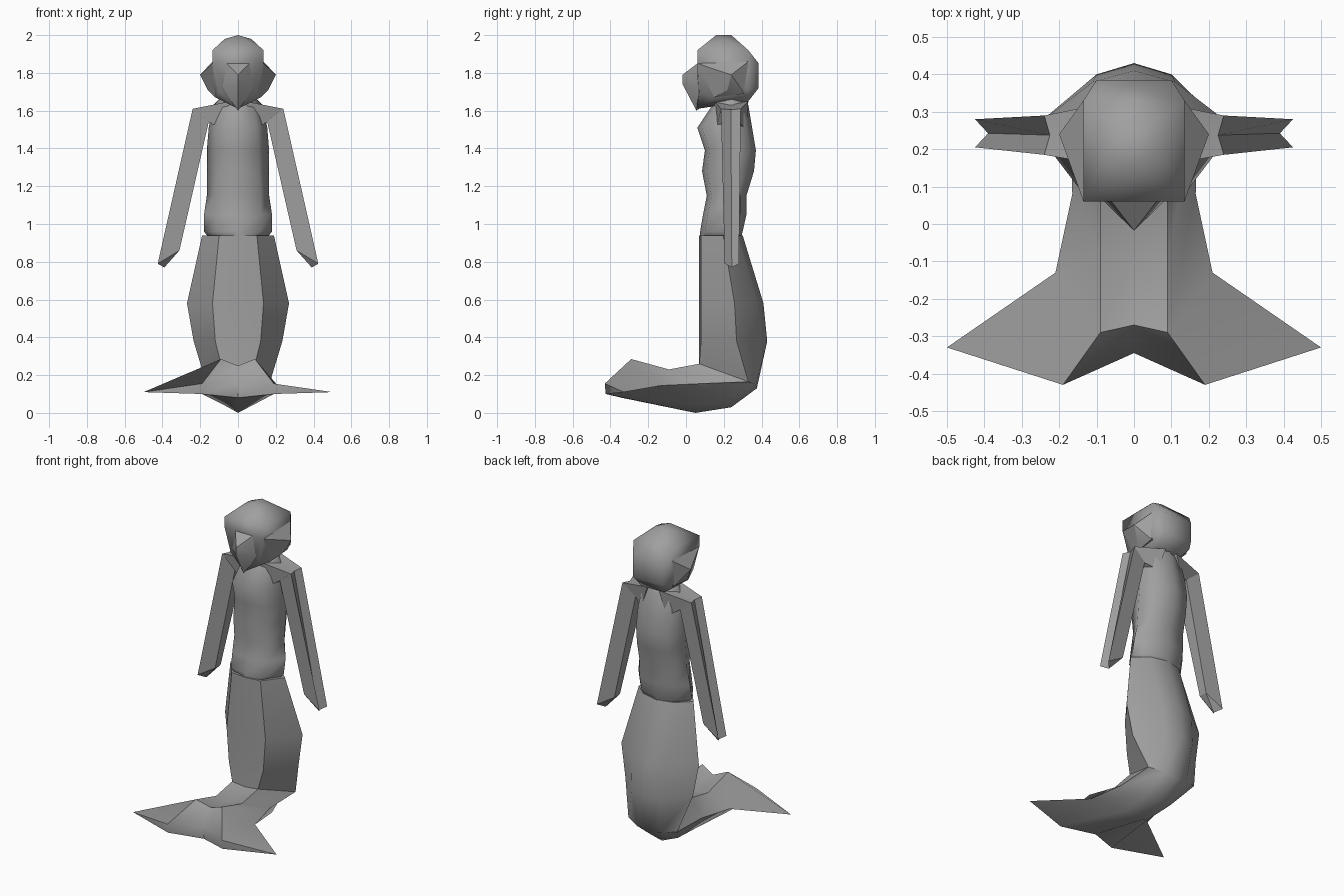
import bpy
import bmesh
import math

default_cube = bpy.data.objects.get("Cube")
if default_cube:
    bpy.data.objects.remove(default_cube, do_unlink=True)

# One plain grey for the whole figure
GREY = (0.35, 0.35, 0.35, 1.0)
stone_grey = bpy.data.materials.new("stone_grey")
stone_grey.use_nodes = True
stone_grey.diffuse_color = GREY
shader = stone_grey.node_tree.nodes["Principled BSDF"]
shader.inputs["Base Color"].default_value = GREY
shader.inputs["Roughness"].default_value = 0.8

# How the ends of eight-sided and five-sided sections are closed
BODY_CAP = ((0, 1, 3, 4), (1, 2, 3), (4, 5, 7, 0), (5, 6, 7))
ARM_CAP = ((0, 1, 4), (1, 3, 4), (1, 2, 3))


def finish(name, bm, smooth_angle):
    """Turn the bmesh into a shaded object with the shared material."""
    bmesh.ops.recalc_face_normals(bm, faces=bm.faces[:])
    mesh = bpy.data.meshes.new(name)
    bm.to_mesh(mesh)
    bm.free()
    mesh.materials.append(stone_grey)
    obj = bpy.data.objects.new(name, mesh)
    bpy.context.collection.objects.link(obj)
    bpy.ops.object.select_all(action='DESELECT')
    obj.select_set(True)
    bpy.context.view_layer.objects.active = obj
    bpy.ops.object.shade_smooth_by_angle(angle=math.radians(smooth_angle))


def loft(name, rings, cap, smooth_angle):
    """Bridge closed rings of equal length and cap both ends."""
    bm = bmesh.new()
    loops = [[bm.verts.new(point) for point in ring] for ring in rings]
    for lower, upper in zip(loops, loops[1:]):
        count = len(lower)
        for i in range(count):
            j = (i + 1) % count
            bm.faces.new((lower[i], lower[j], upper[j], upper[i]))
    for end in (loops[0], loops[-1]):
        for corners in cap:
            bm.faces.new([end[i] for i in corners])
    finish(name, bm, smooth_angle)


def hull(name, half_points, smooth_angle):
    """Wrap a convex skin around points mirrored in x."""
    bm = bmesh.new()
    for x, y, z in half_points:
        for side in ((1, -1) if x else (1,)):
            bm.verts.new((side * x, y, z))
    result = bmesh.ops.convex_hull(bm, input=bm.verts[:])
    inner = [v for v in result["geom_interior"] if isinstance(v, bmesh.types.BMVert)]
    bmesh.ops.delete(bm, geom=inner, context='VERTS')
    finish(name, bm, smooth_angle)


def mirrored(half):
    """Complete a half ring whose first and last points lie on x = 0."""
    return [(-x, y, z) for x, y, z in half] + half[-2:0:-1]


def level_ring(z, front, back, front_width, side_width, back_width, inset):
    """Horizontal eight-sided section; inset rounds off the corners."""
    middle = front + 0.55 * (back - front)
    return mirrored([
        (0, front, z),
        (front_width, front + inset, z),
        (side_width, middle, z),
        (back_width, back - 0.03, z),
        (0, back, z),
    ])


# Torso: neck, chest, waist and hips
loft("torso", [level_ring(*section, 0.025) for section in (
    (1.68, 0.15, 0.31, 0.05, 0.08, 0.05),
    (1.63, 0.14, 0.33, 0.08, 0.13, 0.09),
    (1.51, 0.06, 0.35, 0.10, 0.155, 0.11),
    (1.39, 0.10, 0.37, 0.11, 0.165, 0.11),
    (1.28, 0.085, 0.36, 0.11, 0.165, 0.11),
    (1.15, 0.11, 0.32, 0.12, 0.165, 0.12),
    (1.05, 0.09, 0.32, 0.12, 0.18, 0.12),
    (0.96, 0.075, 0.30, 0.12, 0.18, 0.12),
    (0.92, 0.072, 0.29, 0.08, 0.15, 0.10),
)], BODY_CAP, 60)

# Tail: upright upper part, a forward bend, then the spread fin
upper_tail = [level_ring(*section, 0.01) for section in (
    (0.94, 0.07, 0.30, 0.10, 0.19, 0.11),
    (0.58, 0.07, 0.41, 0.135, 0.27, 0.11),
    (0.38, 0.07, 0.43, 0.12, 0.235, 0.10),
)]
# Half sections: top centre, top edge, flank, under edge, keel
bent_tail = [mirrored(half) for half in (
    [(0, 0.07, 0.25), (0.09, 0.07, 0.26), (0.17, 0.33, 0.165),
     (0.08, 0.37, 0.15), (0, 0.375, 0.13)],
    [(0, -0.08, 0.22), (0.09, -0.09, 0.23), (0.165, 0.08, 0.155),
     (0.09, 0.21, 0.06), (0, 0.24, 0.03)],
    [(0, -0.27, 0.25), (0.09, -0.29, 0.285), (0.21, -0.13, 0.145),
     (0.08, 0.03, 0.045), (0, 0.05, 0)],
    [(0, -0.345, 0.165), (0.19, -0.43, 0.155), (0.5, -0.33, 0.11),
     (0.19, -0.425, 0.10), (0, -0.34, 0.08)],
)]
loft("tail_and_fin", upper_tail + bent_tail, BODY_CAP, 45)


def arm_ring(outer, groove, inner, front, back):
    """Section with a grooved outer face; outer, groove, inner are (x, z)."""
    middle = (front + back) / 2
    return [
        (outer[0], front, outer[1]),
        (groove[0], middle, groove[1]),
        (outer[0], back, outer[1]),
        (inner[0], back - 0.01, inner[1]),
        (inner[0], front + 0.01, inner[1]),
    ]


# Arms: short shoulder, mitred corner, straight run to the hand
arm_rings = [
    arm_ring((0.04, 1.65), (0.04, 1.65), (0.09, 1.50), 0.15, 0.33),
    arm_ring((0.24, 1.61), (0.225, 1.605), (0.155, 1.54), 0.185, 0.29),
    arm_ring((0.425, 0.79), (0.39, 0.77), (0.31, 0.86), 0.205, 0.28),
]
for name, side in (("left_arm", 1), ("right_arm", -1)):
    loft(name, [[(side * x, y, z) for x, y, z in ring] for ring in arm_rings],
         ARM_CAP, 20)

# Head: rounded block of a skull
hull("head", [
    (0, 0.16, 2.0), (0, 0.24, 2.0), (0.07, 0.20, 1.98),
    (0.135, 0.06, 1.92), (0.135, 0.06, 1.85), (0.135, 0.33, 1.92),
    (0.10, 0.385, 1.85), (0.10, 0.385, 1.72), (0.135, 0.33, 1.71),
    (0.08, 0.33, 1.65), (0.12, 0.15, 1.67), (0.10, 0.07, 1.70),
    (0, 0.06, 1.61),
], 60)

# Cheeks: low pyramids bulging from the sides of the skull
hull("cheeks", [
    (0.135, 0.06, 1.85), (0.135, 0.33, 1.86), (0.20, 0.24, 1.79),
    (0.16, 0.22, 1.71), (0.12, 0.15, 1.67), (0.13, 0.31, 1.69),
], 25)

# Face: pointed wedge from brow to chin
hull("face", [
    (0.06, 0.06, 1.85), (0.09, 0.07, 1.73),
    (0, -0.018, 1.79), (0, -0.018, 1.74), (0, 0.055, 1.60),
    (0, 0.15, 1.67),
], 50)
